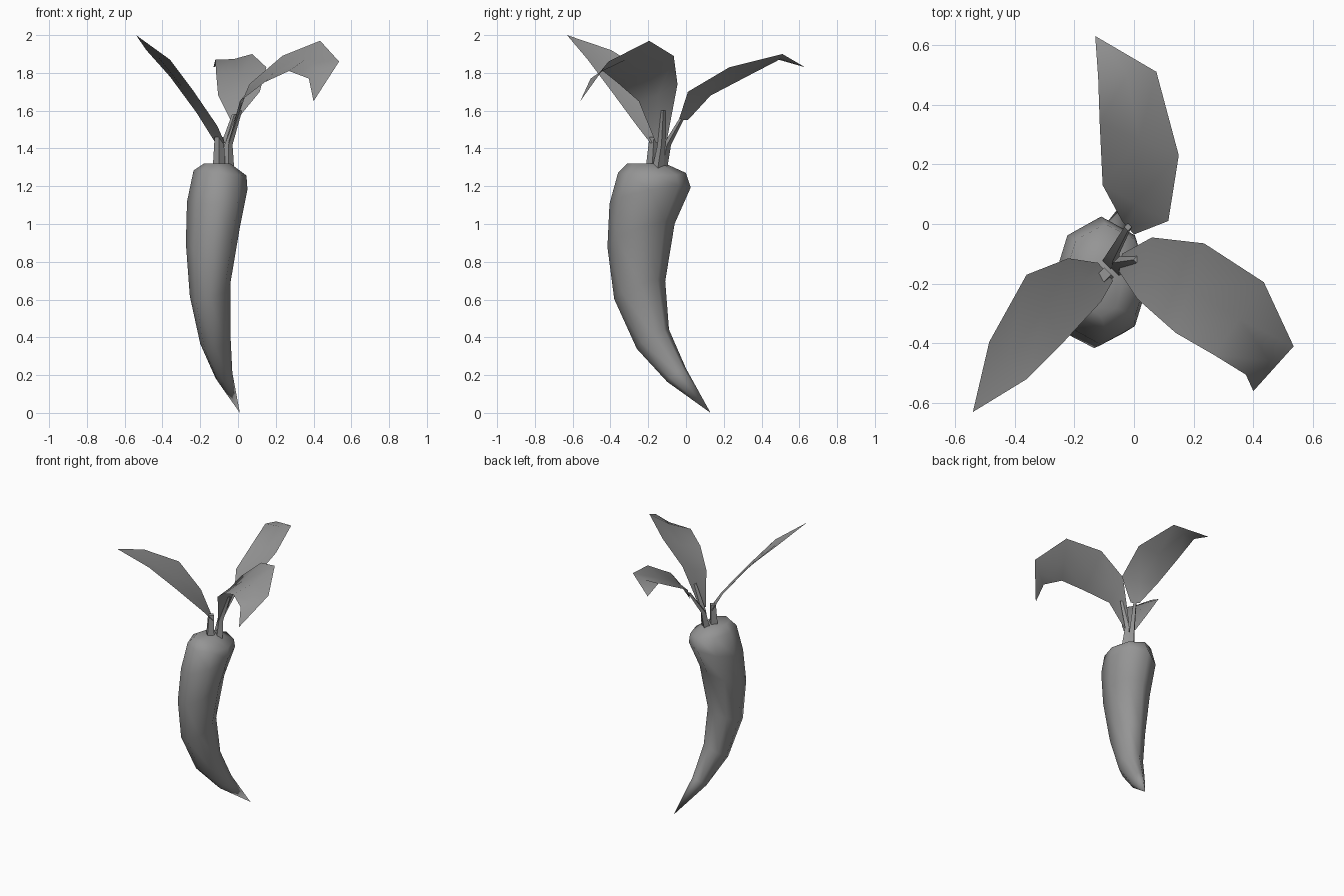
import bpy, bmesh, math
from mathutils import Vector

cube = bpy.data.objects.get("Cube")
if cube:
    bpy.data.objects.remove(cube, do_unlink=True)

grey = bpy.data.materials.new("plain grey")
grey.use_nodes = True
colour = (0.3, 0.3, 0.3, 1)
grey.diffuse_color = colour
grey.node_tree.nodes["Principled BSDF"].inputs["Base Color"].default_value = colour


def finish(name, bm, angle):
    mesh = bpy.data.meshes.new(name)
    bm.to_mesh(mesh)
    bm.free()
    obj = bpy.data.objects.new(name, mesh)
    bpy.context.collection.objects.link(obj)
    mesh.materials.append(grey)
    bpy.ops.object.select_all(action="DESELECT")
    obj.select_set(True)
    bpy.context.view_layer.objects.active = obj
    bpy.ops.object.shade_smooth_by_angle(angle=math.radians(angle))


def bridge(bm, rings):
    for low, high in zip(rings, rings[1:]):
        count = len(low)
        for i in range(count):
            j = (i + 1) % count
            bm.faces.new((low[i], low[j], high[j], high[i]))


def make_root(name, sections, tip, sides=8):
    """Curved root: each section is centre, half widths and slopes along x and y."""
    bm = bmesh.new()
    rings = []
    for (cx, cy, cz), (rx, ry), (sx, sy) in sections:
        ring = []
        for i in range(sides):
            a = math.tau * i / sides
            dx, dy = rx * math.cos(a), ry * math.sin(a)
            ring.append(bm.verts.new((cx + dx, cy + dy, cz + sx * dx + sy * dy)))
        rings.append(ring)
    bridge(bm, rings)
    bm.faces.new(rings[0])
    end = bm.verts.new(tip)
    for i in range(sides):
        bm.faces.new((rings[-1][i], rings[-1][(i + 1) % sides], end))
    bmesh.ops.recalc_face_normals(bm, faces=bm.faces)
    finish(name, bm, 60)


def make_stem(name, path, radius, sides=4):
    bm = bmesh.new()
    rings = []
    for k, point in enumerate(path):
        r = radius * (1 - 0.3 * k)
        rings.append([bm.verts.new(Vector(point) + Vector(
            (r * math.cos(math.tau * i / sides), r * math.sin(math.tau * i / sides), 0)))
            for i in range(sides)])
    bridge(bm, rings)
    bm.faces.new(rings[0])
    bm.faces.new(rings[-1])
    bmesh.ops.recalc_face_normals(bm, faces=bm.faces)
    finish(name, bm, 40)


def make_leaf(name, rows, tip):
    """Thin blade: pairs of edge points with a slightly sunken midrib."""
    bm = bmesh.new()
    lines = []
    for left, right in rows:
        a, b = Vector(left), Vector(right)
        mid = (a + b) / 2 - Vector((0, 0, 0.06 * (b - a).length))
        lines.append([bm.verts.new(p) for p in (a, mid, b)])
    for low, high in zip(lines, lines[1:]):
        for i in range(2):
            bm.faces.new((low[i], low[i + 1], high[i + 1], high[i]))
    end = bm.verts.new(tip)
    for i in range(2):
        bm.faces.new((lines[-1][i], lines[-1][i + 1], end))
    bm.normal_update()
    if sum(f.normal.z for f in bm.faces) < 0:
        bmesh.ops.reverse_faces(bm, faces=bm.faces)
    finish(name, bm, 60)


# Root, from crown to tip
make_root("root", [
    ((-.11, -.21, 1.32), (.07, .1), (0, 0)),
    ((-.095, -.18, 1.27), (.14, .18), (-.1, 0)),
    ((-.11, -.19, 1.15), (.16, .215), (.2, .2)),
    ((-.133, -.238, .94), (.143, .178), (.3, .35)),
    ((-.148, -.245, .65), (.107, .135), (.3, .35)),
    ((-.12, -.175, .39), (.08, .085), (.3, .6)),
    ((-.075, -.05, .2), (.045, .05), (.3, .7)),
], (.01, .13, 0))

# Stems
make_stem("left_stem", [(-.05, -.15, 1.29), (-.05, -.13, 1.42), (.01, -.12, 1.6)], .03)
make_stem("right_stem", [(-.1, -.18, 1.29), (-.1, -.17, 1.46)], .034)
make_stem("back_stem", [(-.08, -.13, 1.29), (-.07, -.1, 1.42), (-.02, -.01, 1.58)], .03)

# Leaf blades
make_leaf("right_leaf", [
    ((-.12, -.13, 1.43), (-.07, -.19, 1.43)),
    ((-.22, -.115, 1.59), (-.11, -.26, 1.52)),
    ((-.36, -.17, 1.78), (-.24, -.4, 1.71)),
    ((-.485, -.395, 1.92), (-.36, -.52, 1.87)),
], (-.54, -.63, 2))
make_leaf("left_leaf", [
    ((-.05, -.16, 1.43), (-.04, -.1, 1.45)),
    ((.01, -.25, 1.65), (.06, -.045, 1.74)),
    ((.14, -.365, 1.75), (.235, -.065, 1.89)),
    ((.27, -.44, 1.81), (.435, -.195, 1.97)),
    ((.375, -.505, 1.77), (.535, -.41, 1.86)),
], (.4, -.56, 1.65))
make_leaf("back_leaf", [
    ((-.04, .01, 1.55), (0, -.035, 1.56)),
    ((-.105, .13, 1.68), (.115, .01, 1.7)),
    ((-.115, .34, 1.79), (.15, .23, 1.83)),
    ((-.12, .49, 1.87), (.075, .51, 1.9)),
], (-.13, .63, 1.83))
